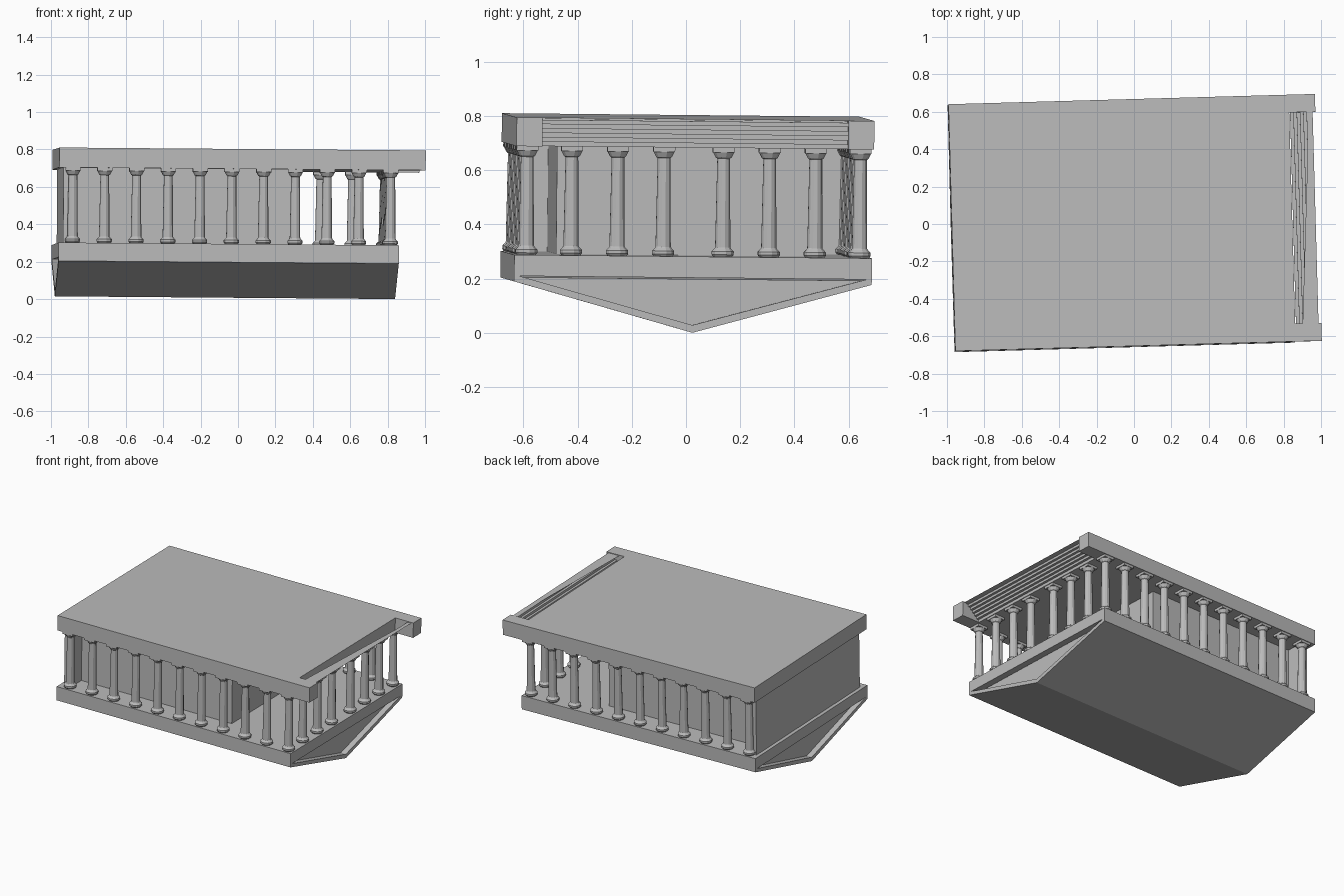
import bpy, bmesh, math
from mathutils import Euler

if "Cube" in bpy.data.objects:
    bpy.data.objects.remove(bpy.data.objects["Cube"])

# One stone colour
stone = bpy.data.materials.new("grey_stone")
stone.use_nodes = True
STONE = (0.5, 0.5, 0.5, 1)
stone.diffuse_color = STONE
stone.node_tree.nodes["Principled BSDF"].inputs["Base Color"].default_value = STONE

# The whole building leans and turns slightly
TILT = Euler((-0.01, 0.008, 0.028)).to_matrix().to_4x4()

HALF_W = 0.66
X_BACK, X_BASE, X_ROOF = -0.98, 0.84, 0.98
FLOOR, CEILING, TOP = 0.288, 0.69, 0.796


def finish(name, bm):
    bmesh.ops.recalc_face_normals(bm, faces=bm.faces)
    mesh = bpy.data.meshes.new(name)
    bm.to_mesh(mesh)
    bm.free()
    mesh.materials.append(stone)
    obj = bpy.data.objects.new(name, mesh)
    bpy.context.collection.objects.link(obj)
    obj.matrix_world = TILT
    return obj


def add_prism(bm, section, x0, x1):
    """Extrude a closed (y, z) section along x."""
    face = bm.faces.new([bm.verts.new((x0, y, z)) for y, z in section])
    new = bmesh.ops.extrude_face_region(bm, geom=[face])["geom"]
    verts = [v for v in new if isinstance(v, bmesh.types.BMVert)]
    bmesh.ops.translate(bm, verts=verts, vec=(x1 - x0, 0, 0))


def add_box(bm, x0, x1, y0, y1, z0, z1):
    add_prism(bm, [(y0, z0), (y1, z0), (y1, z1), (y0, z1)], x0, x1)


def box(name, *bounds):
    bm = bmesh.new()
    add_box(bm, *bounds)
    return finish(name, bm)


# Keel: V-shaped underside with recessed triangular ends
bm = bmesh.new()
add_prism(bm, [(-HALF_W, 0.19), (0, 0.007), (HALF_W, 0.19),
               (HALF_W, 0.215), (0, 0.035), (-HALF_W, 0.215)], X_BACK, X_BASE)
finish("keel_slopes", bm)
bm = bmesh.new()
add_prism(bm, [(-0.64, 0.205), (0, 0.03), (0.64, 0.205)], X_BACK + 0.04, X_BASE - 0.04)
finish("keel_end_panels", bm)

# Platform under the columns
box("platform", X_BACK, X_BASE, -HALF_W, HALF_W, 0.21, FLOOR)

# Inner chamber and full-width end wall
box("inner_chamber", -0.92, 0.27, -0.49, 0.49, FLOOR, CEILING)
box("end_wall", -0.955, -0.9, -0.61, 0.61, FLOOR, CEILING)

# Roof slab with two rails reaching past the open end
box("roof_slab", X_BACK, X_BASE, -HALF_W, HALF_W, CEILING, TOP)
bm = bmesh.new()
for side in (-1, 1):
    add_box(bm, X_BASE, X_ROOF, *sorted((side * 0.565, side * HALF_W)), CEILING, TOP)
finish("roof_rails", bm)

# Stepped cornice sheet between the rails
bm = bmesh.new()
steps = 6
rise, run = (TOP - 0.008 - CEILING) / steps, 0.105 / steps
profile = [(X_BASE + 0.005, CEILING)]
for i in range(steps):
    x, z = profile[-1]
    profile += [(x, z + rise), (x + run, z + rise)]
rows = [[bm.verts.new((x, y, z)) for x, z in profile] for y in (-0.565, 0.565)]
for i in range(len(profile) - 1):
    bm.faces.new((rows[0][i], rows[0][i + 1], rows[1][i + 1], rows[1][i]))
finish("stepped_cornice", bm)

# Tapering cover over the cornice
bm = bmesh.new()
bm.faces.new([bm.verts.new((x, y, TOP - 0.004)) for x, y in
              ((0.88, -0.565), (0.965, -0.565), (0.965, 0.565), (0.945, 0.565))])
finish("cornice_cover", bm)


# Columns: lathe profile (radius, height) plus a square cap plate
LATHE = [(0.036, 0), (0.042, 0.008), (0.042, 0.02), (0.032, 0.03), (0.029, 0.035),
         (0.024, 0.362), (0.03, 0.366), (0.04, 0.385)]


def add_column(bm, x, y, sides=12):
    rings = []
    for r, h in LATHE:
        rings.append([bm.verts.new((x + r * math.cos(a), y + r * math.sin(a), FLOOR + h))
                      for a in (math.tau * (k + 0.5) / sides for k in range(sides))])
    for low, high in zip(rings, rings[1:]):
        for k in range(sides):
            n = (k + 1) % sides
            bm.faces.new((low[k], low[n], high[n], high[k]))
    add_box(bm, x - 0.04, x + 0.04, y - 0.04, y + 0.04, FLOOR + 0.385, CEILING + 0.002)


ROW_Y, FIRST_X, PITCH = 0.615, -0.905, 0.17
for name, side in (("front_columns", -1), ("back_columns", 1)):
    bm = bmesh.new()
    for i in range(11):
        add_column(bm, FIRST_X + PITCH * i, side * ROW_Y)
    finish(name, bm)

bm = bmesh.new()
for y in (0.11, 0.28, 0.45):
    for side in (-1, 1):
        add_column(bm, FIRST_X + PITCH * 10, side * y)
finish("end_columns", bm)
